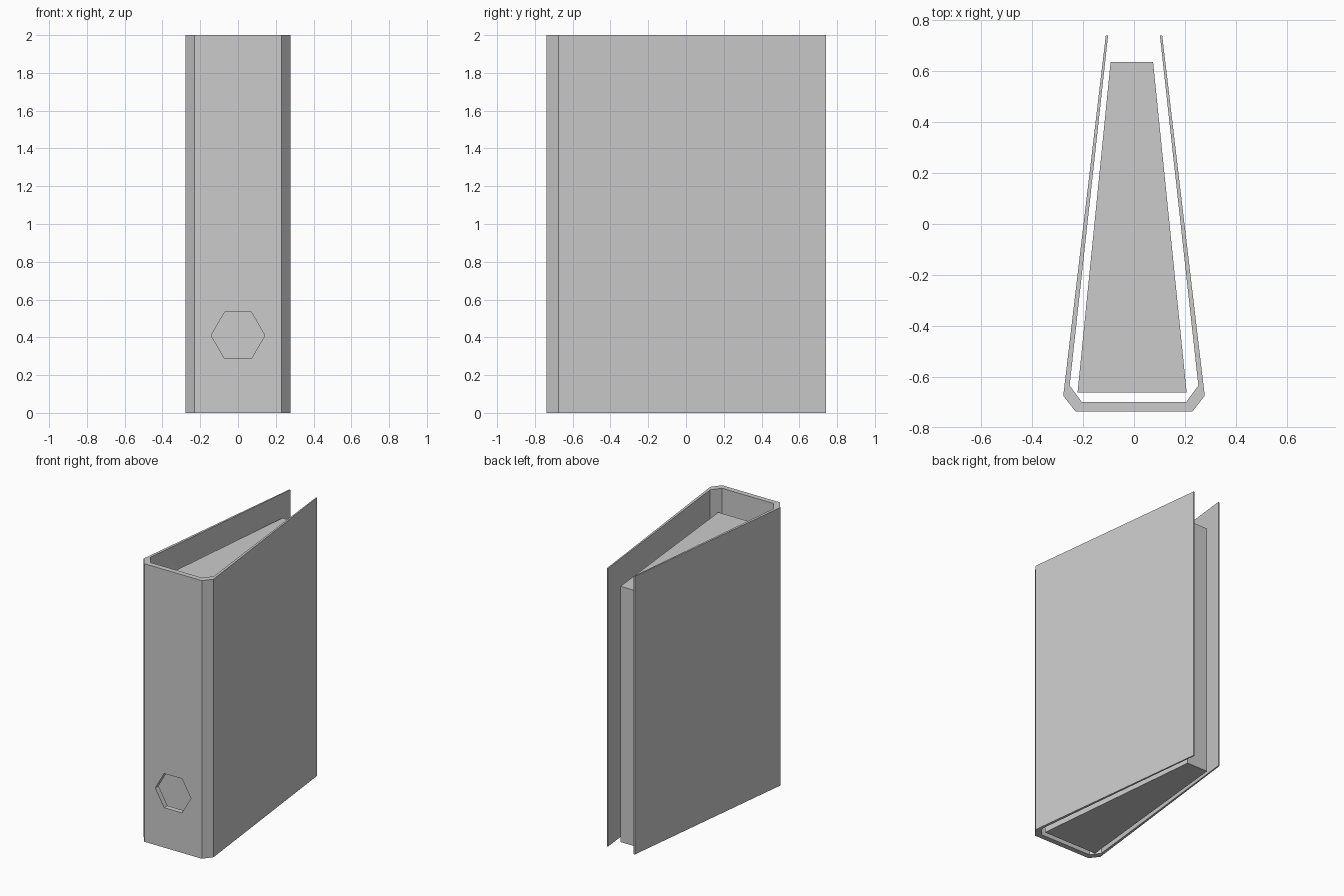
import bpy, bmesh, math

if "Cube" in bpy.data.objects:
    bpy.data.objects.remove(bpy.data.objects["Cube"])


def prism(name, points, height):
    """Extrude a flat outline upwards into a closed solid."""
    bm = bmesh.new()
    face = bm.faces.new([bm.verts.new((x, y, 0)) for x, y in points])
    new = bmesh.ops.extrude_face_region(bm, geom=[face])["geom"]
    bmesh.ops.translate(bm, vec=(0, 0, height),
                        verts=[g for g in new if isinstance(g, bmesh.types.BMVert)])
    bmesh.ops.recalc_face_normals(bm, faces=bm.faces)
    mesh = bpy.data.meshes.new(name)
    bm.to_mesh(mesh)
    bm.free()
    obj = bpy.data.objects.new(name, mesh)
    bpy.context.collection.objects.link(obj)
    return obj


def mirrored(half):
    return half + [(-x, y) for x, y in reversed(half)]


# Folder cover: tapering boards with a chamfered spine, open at the back
outer = mirrored([(0.111, 0.74), (0.278, -0.675), (0.229, -0.738)])
inner = mirrored([(0.102, 0.74), (0.253, -0.635), (0.205, -0.70)])
cover = prism("binder_cover", outer + inner[::-1], 2.0)

# Hexagonal finger hole through the spine
hexagon = [(0.142 * math.cos(math.radians(a)), 0.142 * math.sin(math.radians(a)))
           for a in range(0, 360, 60)]
cutter = prism("finger_hole_cutter", hexagon, 0.12)
cutter.rotation_euler.x = math.radians(90)
cutter.location = (0, -0.68, 0.41)
cutter.hide_render = True
cut = cover.modifiers.new("finger_hole", "BOOLEAN")
cut.operation = "DIFFERENCE"
cut.solver = "EXACT"
cut.object = cutter
bpy.context.view_layer.objects.active = cover
bpy.ops.object.modifier_apply(modifier=cut.name)
bpy.data.objects.remove(cutter)

# Wedge-shaped stack of paper, shorter than the cover
prism("paper_stack", [(-0.222, -0.663), (0.207, -0.663), (0.075, 0.637), (-0.092, 0.637)], 1.84)
